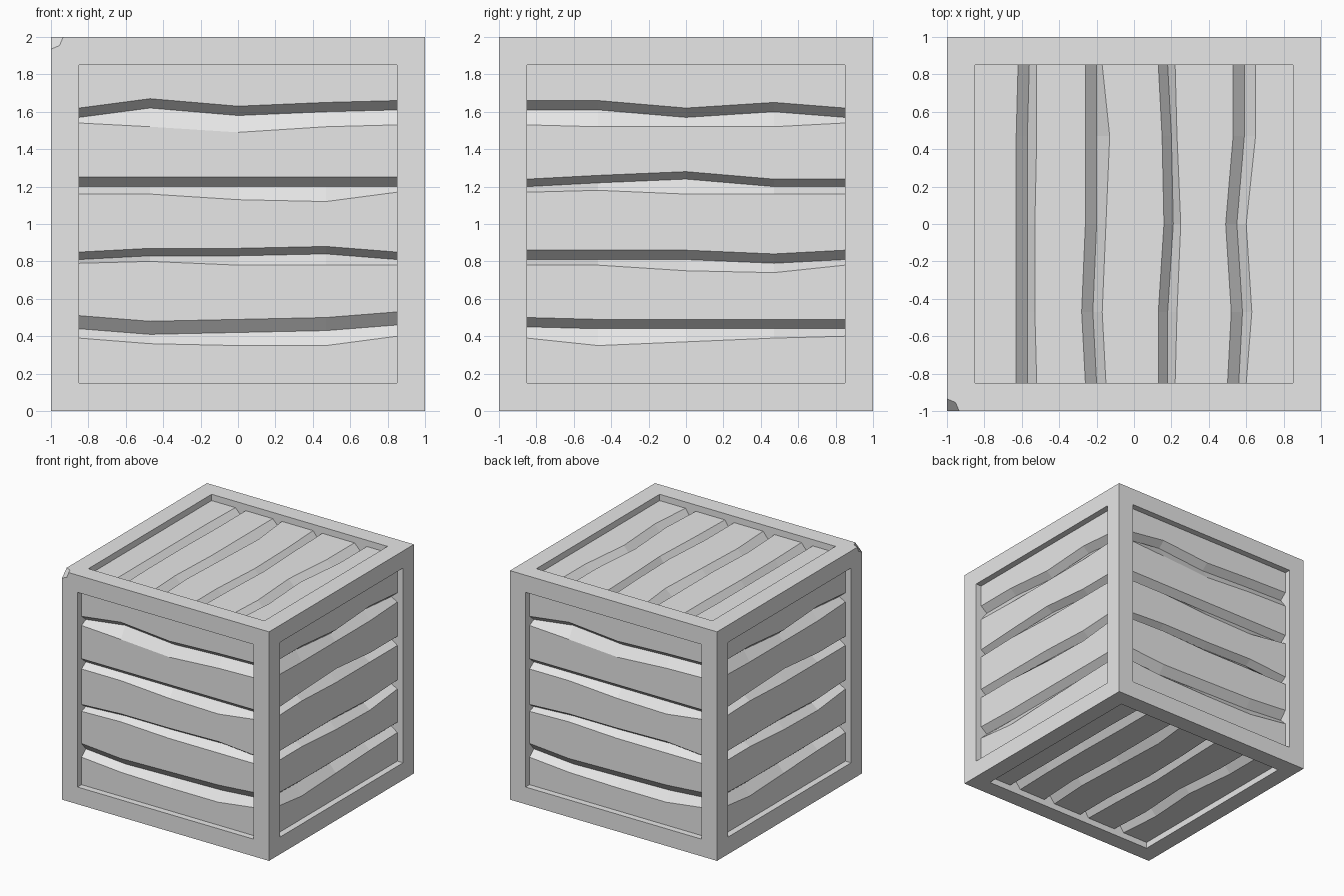
import bpy, bmesh
from mathutils import Vector

default_cube = bpy.data.objects.get("Cube")
if default_cube:
    bpy.data.objects.remove(default_cube, do_unlink=True)

RIM = 0.15        # width of the frame beams
RECESS = 0.055    # depth of the plank surface below the frame
GROOVE = 0.06     # extra depth of the gaps between planks
HALF = 1 - RIM
STATIONS = (-HALF, -0.47, 0, 0.47, HALF)

# one plain grey for the whole crate
grey = bpy.data.materials.new("plain grey")
grey.use_nodes = True
grey.diffuse_color = (0.8, 0.8, 0.8, 1)
shader = next(n for n in grey.node_tree.nodes if n.type == 'BSDF_PRINCIPLED')
shader.inputs["Base Color"].default_value = grey.diffuse_color


def add_object(name, bm):
    mesh = bpy.data.meshes.new(name)
    bm.to_mesh(mesh)
    bm.free()
    mesh.materials.append(grey)
    obj = bpy.data.objects.new(name, mesh)
    bpy.context.collection.objects.link(obj)
    return obj


# frame: a cube with an open recess in every side and one chipped corner
def build_frame():
    bm = bmesh.new()
    bmesh.ops.create_cube(bm, size=2)
    sides = list(bm.faces)
    bmesh.ops.inset_individual(bm, faces=sides, thickness=RIM, use_even_offset=True)
    for face in sides:
        face.normal_update()
    # walls reach down to the bottom of the plank gaps
    walls = bmesh.ops.extrude_discrete_faces(bm, faces=sides)["faces"]
    for face in walls:
        face.normal_update()
        inward = -face.normal * (RECESS + GROOVE)
        bmesh.ops.translate(bm, verts=face.verts, vec=inward)
    bmesh.ops.delete(bm, geom=walls, context='FACES_ONLY')
    corner = min(bm.verts, key=lambda v: (v.co - Vector((-1, -1, 1))).length)
    bmesh.ops.bevel(bm, geom=[corner], offset=0.065, segments=1, affect='VERTICES')
    bmesh.ops.translate(bm, verts=bm.verts, vec=(0, 0, 1))
    return add_object("crate_frame", bm)


# plank panel: rows of points across the panel, dipping into a V at each gap
# each gap holds: width of its upper slope, valley line, lower edge line
def build_panel(name, gaps, across, up):
    across, up = Vector(across), Vector(up)
    out = across.cross(up)
    surface, valley_depth = 1 - RECESS, 1 - RECESS - GROOVE
    rows = [([HALF] * len(STATIONS), surface)]
    for width, valley, lower in gaps:
        rows.append(([(v + width) / 100 for v in valley], surface))
        rows.append(([v / 100 for v in valley], valley_depth))
        rows.append(([v / 100 for v in lower], surface))
    rows.append(([-HALF] * len(STATIONS), surface))

    bm = bmesh.new()
    grid = []
    for heights, depth in rows:
        grid.append([bm.verts.new(across * s + up * h + out * depth + Vector((0, 0, 1)))
                     for s, h in zip(STATIONS, heights)])
    for top, bottom in zip(grid, grid[1:]):
        for i in range(len(STATIONS) - 1):
            bm.faces.new((bottom[i], bottom[i + 1], top[i + 1], top[i]))
    return add_object(name, bm)


FRONT_GAPS = (
    (5, (57, 62, 58, 60, 61), (54, 52, 49, 52, 53)),
    (5, (20, 20, 20, 20, 20), (16, 16, 13, 12, 17)),
    (4, (-19, -17, -17, -16, -19), (-21, -20, -22, -22, -22)),
    (7, (-56, -59, -58, -57, -54), (-61, -64, -65, -65, -60)),
)
SIDE_GAPS = (
    (5, (61, 61, 57, 60, 57), (53, 52, 52, 52, 54)),
    (4, (20, 22, 24, 20, 20), (17, 18, 16, 16, 16)),
    (5, (-19, -19, -19, -21, -19), (-22, -22, -25, -26, -22)),
    (5, (-55, -56, -56, -56, -56), (-61, -65, -63, -61, -60)),
)
TOP_GAPS = (
    (6, (57, 57, 57, 57, 56), (52, 53, 53, 52, 52)),
    (6, (20, 22, 20, 20, 20), (15, 17, 15, 13, 17)),
    (5, (-18, -18, -21, -20, -18), (-22, -23, -25, -23, -22)),
    (6, (-56, -58, -55, -59, -59), (-60, -63, -60, -65, -65)),
)

X, Y, Z = Vector((1, 0, 0)), Vector((0, 1, 0)), Vector((0, 0, 1))
build_frame()
build_panel("front_planks", FRONT_GAPS, X, Z)
build_panel("back_planks", FRONT_GAPS, -X, Z)
build_panel("left_planks", SIDE_GAPS, Y, Z)
build_panel("right_planks", SIDE_GAPS, -Y, Z)
build_panel("top_planks", TOP_GAPS, Y, -X)
build_panel("bottom_planks", TOP_GAPS, Y, X)
